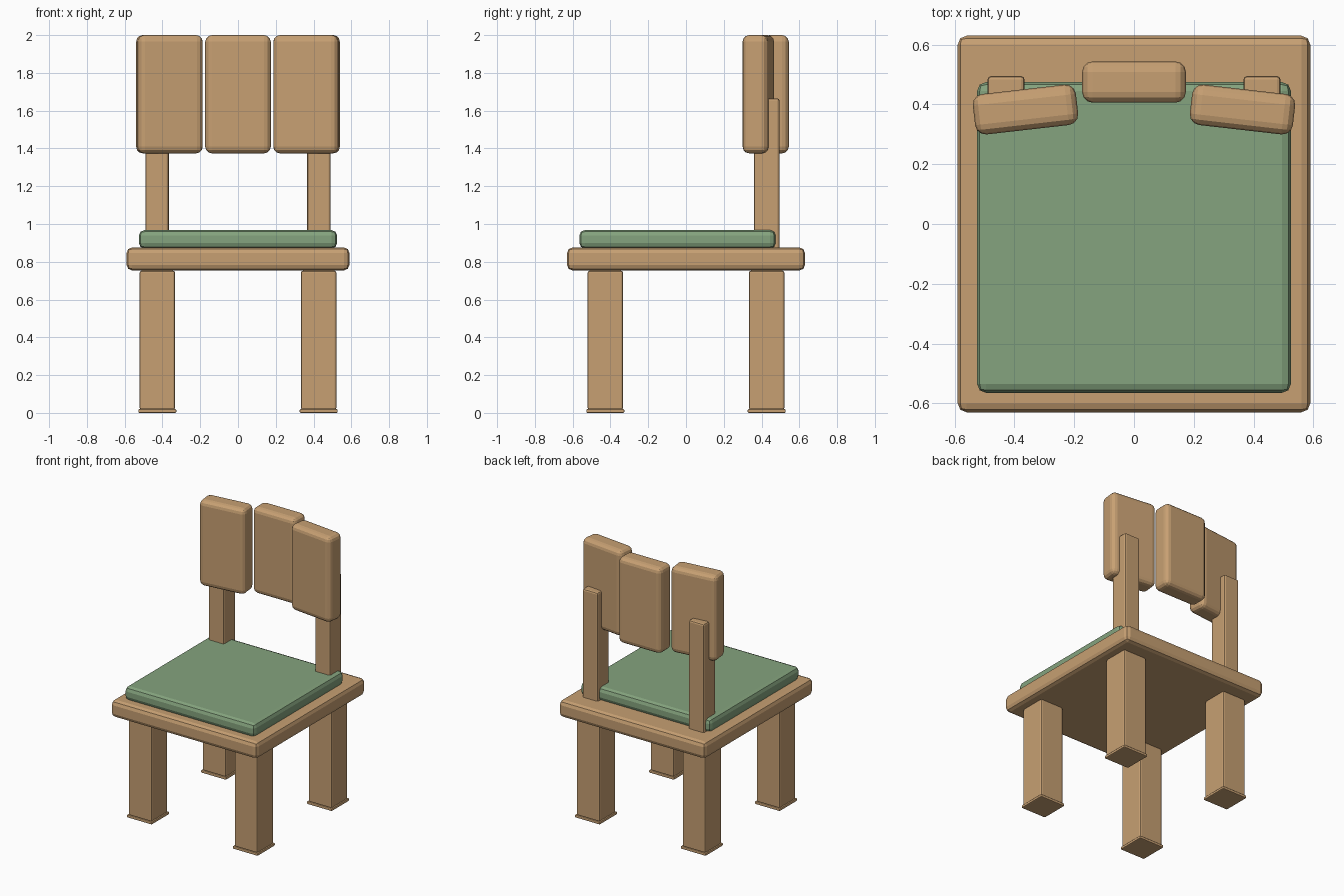
import bpy
import bmesh
from math import radians
from mathutils import Matrix, Vector

if "Cube" in bpy.data.objects:
    bpy.data.objects.remove(bpy.data.objects["Cube"], do_unlink=True)


def make_material(name, color):
    mat = bpy.data.materials.new(name)
    mat.use_nodes = True
    mat.diffuse_color = color
    mat.node_tree.nodes["Principled BSDF"].inputs["Base Color"].default_value = color
    return mat


wood = make_material("light wood", (0.57, 0.35, 0.17, 1))
fabric = make_material("sage fabric", (0.235, 0.37, 0.21, 1))


def rounded_box(name, center, size, bevel, mat, segments=2, turn=0):
    """Box with rounded edges, turned about z by an angle in degrees."""
    bm = bmesh.new()
    bmesh.ops.create_cube(bm, size=1)
    bmesh.ops.scale(bm, vec=Vector(size), verts=bm.verts)
    bmesh.ops.bevel(bm, geom=bm.edges[:], offset=bevel, segments=segments,
                    profile=0.5, affect='EDGES')
    bmesh.ops.rotate(bm, cent=(0, 0, 0), verts=bm.verts,
                     matrix=Matrix.Rotation(radians(turn), 3, 'Z'))
    mesh = bpy.data.meshes.new(name)
    bm.to_mesh(mesh)
    bm.free()
    mesh.materials.append(mat)
    obj = bpy.data.objects.new(name, mesh)
    obj.location = center
    bpy.context.collection.objects.link(obj)
    return obj


# Seat board and cushion
rounded_box("seat", (0, 0, 0.815), (1.18, 1.26, 0.122), 0.03, wood)
rounded_box("cushion", (0, -0.045, 0.919), (1.05, 1.04, 0.098), 0.03, fabric)

for side, s in (("left", 1), ("right", -1)):
    # Legs with thin foot pads
    for end, y in (("front", -0.427), ("back", 0.427)):
        rounded_box(f"{end}_{side}_leg", (s * 0.427, y, 0.384),
                    (0.187, 0.187, 0.737), 0.01, wood)
        rounded_box(f"{end}_{side}_foot_pad", (s * 0.427, y, 0.01),
                    (0.202, 0.202, 0.02), 0.006, wood)
    # Back posts
    rounded_box(f"{side}_back_post", (s * 0.428, 0.427, 1.255),
                (0.124, 0.136, 0.82), 0.012, wood)
    # Angled outer back panels
    rounded_box(f"{side}_back_panel", (s * 0.363, 0.383, 1.687),
                (0.347, 0.136, 0.626), 0.035, wood, 3, -s * 6.5)

# Middle back panel
rounded_box("middle_back_panel", (0, 0.475, 1.687),
            (0.347, 0.138, 0.626), 0.035, wood, 3)
